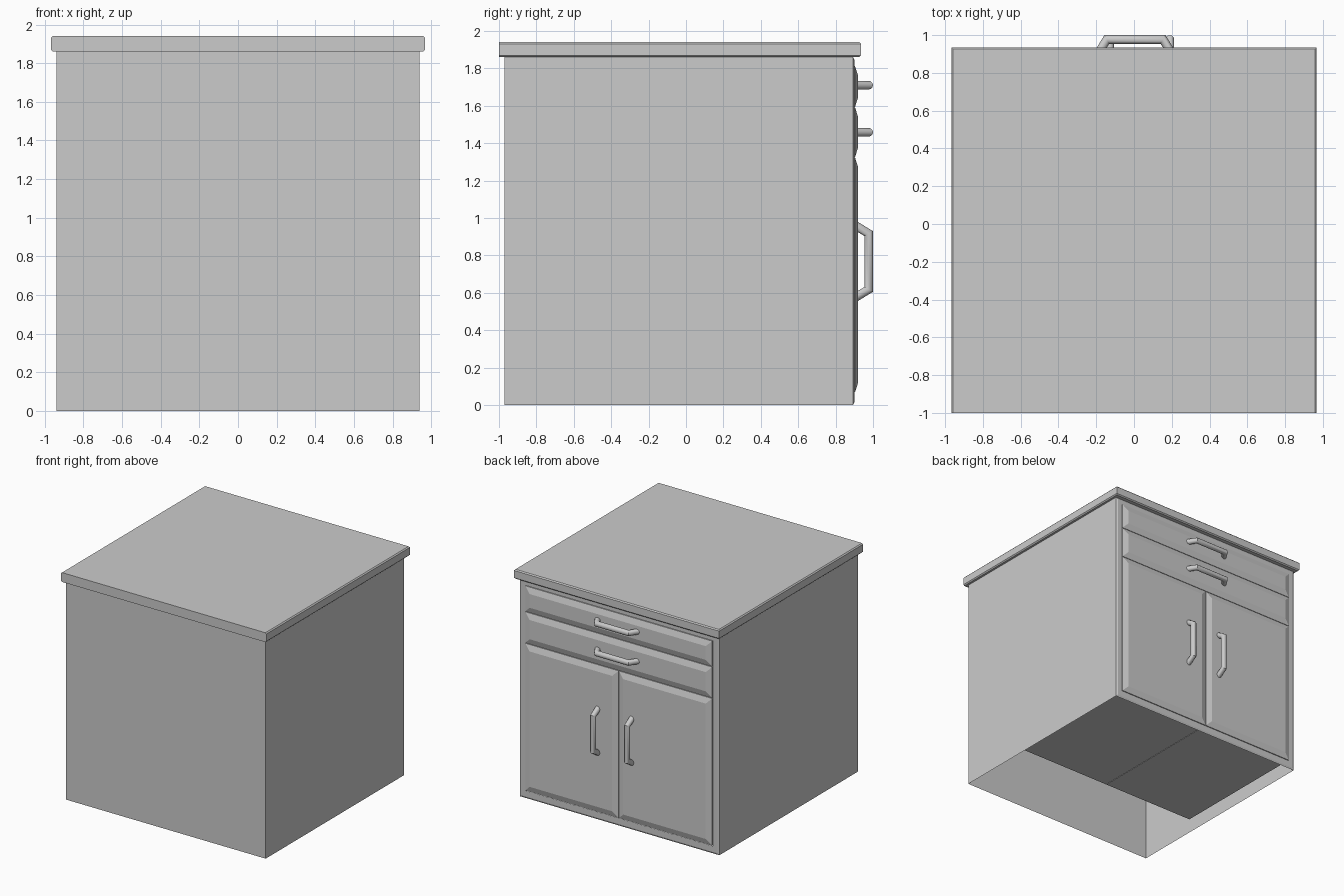
import bpy, bmesh, math
from mathutils import Vector

if "Cube" in bpy.data.objects:
    bpy.data.objects.remove(bpy.data.objects["Cube"])


def finish(name, bm):
    bmesh.ops.recalc_face_normals(bm, faces=bm.faces)
    me = bpy.data.meshes.new(name)
    bm.to_mesh(me)
    bm.free()
    ob = bpy.data.objects.new(name, me)
    bpy.context.collection.objects.link(ob)
    return ob


def rect_loft(name, rects, cap_end=True, skip=()):
    """Loft rectangles (y, x0, x1, z0, z1); skip = (section, side) faces left open."""
    bm = bmesh.new()
    loops = [[bm.verts.new(p) for p in
              ((x0, y, z0), (x1, y, z0), (x1, y, z1), (x0, y, z1))]
             for y, x0, x1, z0, z1 in rects]
    for s, (a, b) in enumerate(zip(loops, loops[1:])):
        for i in range(4):
            if (s, i) not in skip:
                j = (i + 1) % 4
                bm.faces.new((a[i], a[j], b[j], b[i]))
    bm.faces.new(loops[0])
    if cap_end:
        bm.faces.new(loops[-1])
    return finish(name, bm)


def block(name, x0, x1, z0, z1, bev=0.05):
    """Deep drawer or door block with a raised, sloped front."""
    rect_loft(name, [(-0.35, x0, x1, z0, z1), (0.904, x0, x1, z0, z1),
                     (0.92, x0 + bev, x1 - bev, z0 + bev, z1 - bev)])


def handle(name, cx, cz, upright, r=0.023, n=12):
    """Bent bar pull: round section swept with mitred corners."""
    path = [(-0.193, 0.905), (-0.149, 0.977), (0.149, 0.977), (0.193, 0.905)]
    pts = [Vector(p) for p in path]
    bm = bmesh.new()
    rings = []
    for i, p in enumerate(pts):
        d0 = (p - pts[i - 1]).normalized() if i else None
        d1 = (pts[i + 1] - p).normalized() if i < 3 else None
        if d0 and d1:
            t = (d0 + d1).normalized()
            k = 1 / t.dot(d0)
        else:
            t, k = Vector((1, 0)), 1.0 / abs((d0 or d1).y)
        if not (d0 and d1):
            nrm = Vector((-1, 0)) if i == 0 else Vector((1, 0))
        else:
            nrm = Vector((-t.y, t.x))
        ring = []
        for j in range(n):
            a = 2 * math.pi * j / n
            c, s = math.cos(a) * r * k, math.sin(a) * r
            u, y = p + nrm * c
            co = (cx + s, y, cz + u) if upright else (cx + u, y, cz + s)
            ring.append(bm.verts.new(co))
        rings.append(ring)
    for a, b in zip(rings, rings[1:]):
        # mirrored end ring pairs by matching angle
        for j in range(n):
            q = (j + 1) % n
            bm.faces.new((a[j], a[q], b[q], b[j]))
    bm.faces.new(rings[0])
    bm.faces.new(rings[-1])
    ob = finish(name, bm)
    bpy.ops.object.select_all(action='DESELECT')
    ob.select_set(True)
    bpy.context.view_layer.objects.active = ob
    bpy.ops.object.shade_smooth_by_angle(angle=math.radians(35))


# Handle end rings: left normal points -x at i=0, outward (+y) in the middle,
# +x at i=3, so the cos = +1 side always stays on the outside of the bend.

# Cabinet shell, open underneath, with a chamfered front frame
rect_loft("cabinet_body", [(-0.97, -0.94, 0.94, 0, 1.86),
                           (0.893, -0.94, 0.94, 0, 1.86),
                           (0.90, -0.925, 0.925, 0.015, 1.845),
                           (0.90, -0.883, 0.883, 0.066, 1.814)],
          cap_end=False, skip={(0, 0)})

# Countertop with softened side and door-side edges
bm = bmesh.new()
bmesh.ops.create_cube(bm, size=1)
for v in bm.verts:
    v.co = (v.co.x * 1.934, -0.0325 + v.co.y * 1.935, 1.90 + v.co.z * 0.08)
soft = [e for e in bm.edges
        if abs(e.verts[0].co.y - e.verts[1].co.y) > 1
        or (min(v.co.y for v in e.verts) > 0.9
            and abs(e.verts[0].co.x - e.verts[1].co.x) > 1)]
bmesh.ops.bevel(bm, geom=soft, offset=0.009, segments=1, affect='EDGES')
finish("countertop", bm)

# Drawers and doors
block("upper_drawer", -0.88, 0.88, 1.594, 1.811)
block("lower_drawer", -0.88, 0.88, 1.326, 1.590)
block("left_door", 0.002, 0.88, 0.069, 1.322)
block("right_door", -0.88, -0.002, 0.069, 1.322)

# Handles
handle("upper_drawer_handle", 0.005, 1.71, False)
handle("lower_drawer_handle", 0.005, 1.458, False)
handle("left_door_handle", 0.19, 0.767, True)
handle("right_door_handle", -0.13, 0.767, True)
